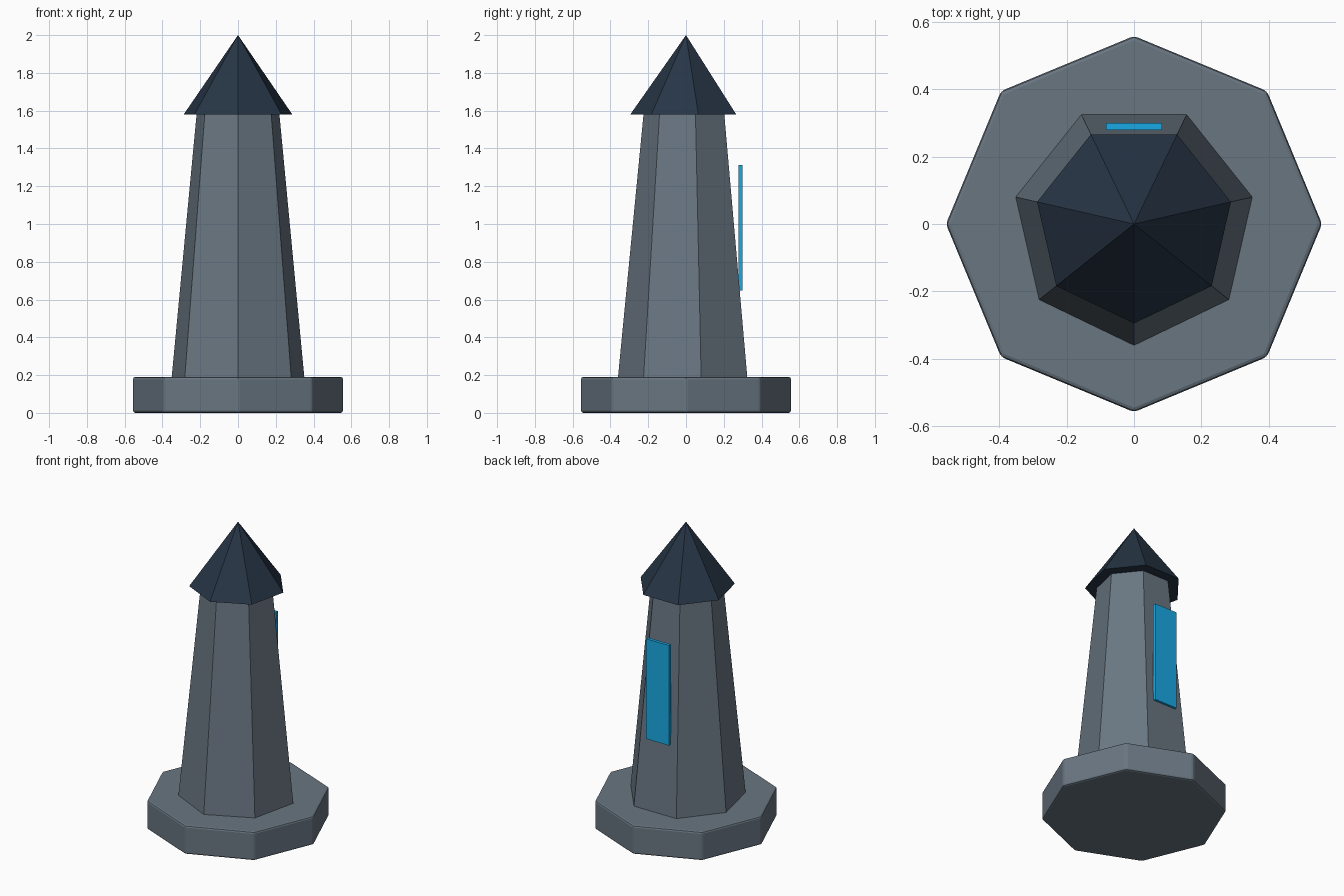
import bpy, math

if "Cube" in bpy.data.objects:
    bpy.data.objects.remove(bpy.data.objects["Cube"])


def material(name, rgb):
    mat = bpy.data.materials.new(name)
    mat.diffuse_color = (*rgb, 1)
    mat.use_nodes = True
    mat.node_tree.nodes["Principled BSDF"].inputs["Base Color"].default_value = mat.diffuse_color
    return mat


STONE = material("stone", (0.14, 0.18, 0.22))
SLATE = material("slate", (0.02, 0.035, 0.06))
GLASS = material("glass", (0.01, 0.40, 0.78))


def frustum(name, sides, r1, r2, z1, z2, mat):
    # half turn puts the first corner at the front (-y)
    bpy.ops.mesh.primitive_cone_add(vertices=sides, radius1=r1, radius2=r2, depth=z2 - z1,
                                    location=(0, 0, (z1 + z2) / 2), rotation=(0, 0, math.pi))
    ob = bpy.context.object
    ob.name = name
    ob.data.materials.append(mat)
    return ob


def soften(ob, width):
    mod = ob.modifiers.new("bevel", 'BEVEL')
    mod.width = width
    mod.segments = 2


# octagonal plinth with softened edges
base = frustum("base", 8, 0.558, 0.558, 0, 0.19, STONE)
soften(base, 0.012)

# seven-sided tapering shaft and pointed roof
frustum("tower_shaft", 7, 0.36, 0.225, 0.19, 1.58, STONE)
frustum("roof", 7, 0.295, 0, 1.58, 2.0, SLATE)

# tall window panel on the back
bpy.ops.mesh.primitive_cube_add(size=1, location=(0, 0.289, 0.98))
window = bpy.context.object
window.name = "window_panel"
window.scale = (0.166, 0.021, 0.666)
window.data.materials.append(GLASS)
